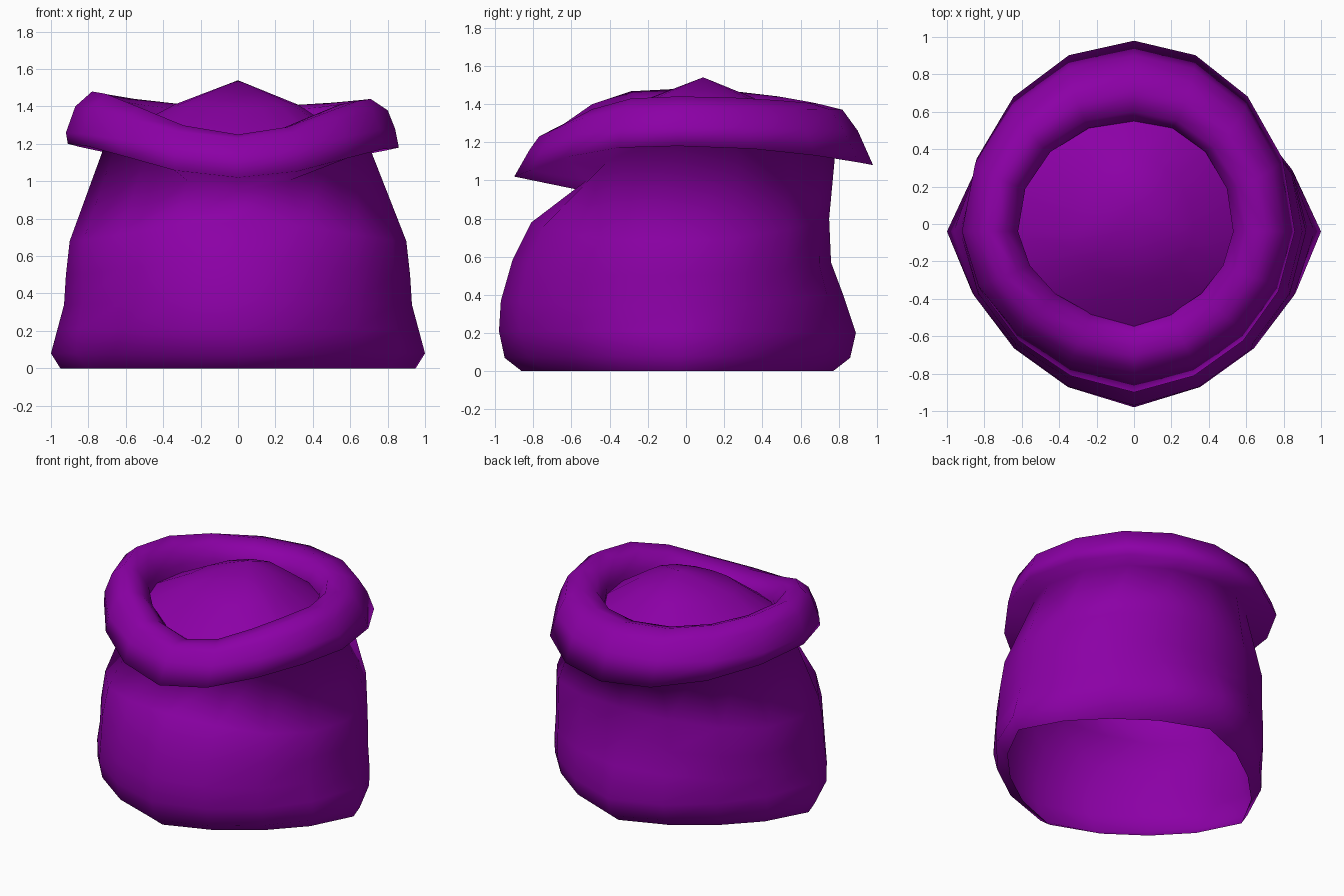
import bpy, bmesh
from math import sin, cos, pi

if "Cube" in bpy.data.objects:
    bpy.data.objects.remove(bpy.data.objects["Cube"])

SEG = 16
Y0 = -0.04  # widest line of the sack

mat = bpy.data.materials.new("purple_cloth")
mat.diffuse_color = (0.26, 0.0, 0.38, 1)
mat.use_nodes = True
mat.node_tree.nodes["Principled BSDF"].inputs["Base Color"].default_value = mat.diffuse_color


def ring(bm, left, right, front, back, zl, zr, zf, zb, kf, kb):
    """Sixteen-sided oval with its own reach and height on each side.
    kf and kb pinch the front and back diagonals inward."""
    verts = []
    for i in range(SEG):
        a = 2 * pi * i / SEG
        c, s = cos(a), sin(a)
        k = 1 - (kb if s > 0 else kf) * abs(sin(2 * a))
        x = k * c * (right if c > 0 else left)
        y = Y0 + k * s * (back - Y0 if s > 0 else Y0 - front)
        w = s * s if s > 0 else abs(s) ** 3  # front dips in a V
        z = (zr if c > 0 else zl) * (1 - w) + (zb if s > 0 else zf) * w
        verts.append(bm.verts.new((x, y, z)))
    return verts


def loft(name, rings, tip=None, angle=180):
    bm = bmesh.new()
    loops = [ring(bm, *r) for r in rings]
    for a, b in zip(loops, loops[1:]):
        for i in range(SEG):
            j = (i + 1) % SEG
            bm.faces.new((a[i], a[j], b[j], b[i]))
    if tip:
        t = bm.verts.new(tip)
        for i in range(SEG):
            bm.faces.new((loops[-1][i], loops[-1][(i + 1) % SEG], t))
    me = bpy.data.meshes.new(name)
    bm.to_mesh(me)
    bm.free()
    me.materials.append(mat)
    ob = bpy.data.objects.new(name, me)
    bpy.context.collection.objects.link(ob)
    bpy.ops.object.select_all(action='DESELECT')
    ob.select_set(True)
    bpy.context.view_layer.objects.active = ob
    bpy.ops.object.shade_smooth_by_angle(angle=angle * pi / 180)
    return ob


# Sack: open base, bulging body, neck, then the rolled collar
# columns: left, right, front, back, z left, z right, z front, z back, pinches
loft("sack", [
    (.95, .95, -.86, .77, 0, 0, 0, 0, .12, .13),
    (1.0, 1.0, -.95, .86, .08, .08, .07, .07, .09, .11),
    (.965, .965, -.98, .89, .21, .21, .21, .20, .06, .08),
    (.93, .93, -.97, .82, .34, .34, .37, .41, .045, .03),
    (.92, .92, -.91, .76, .50, .50, .58, .57, .025, .0),
    (.90, .90, -.81, .75, .68, .68, .78, .80, .01, -.02),
    (.71, .70, -.56, .78, 1.20, 1.19, .95, 1.12, 0, 0),
    (.91, .86, -.90, .98, 1.20, 1.18, 1.02, 1.08, .04, 0),
    (.92, .84, -.82, .90, 1.26, 1.28, 1.16, 1.26, .03, 0),
    (.87, .80, -.77, .82, 1.40, 1.38, 1.23, 1.37, .03, 0),
    (.78, .71, -.70, .70, 1.48, 1.44, 1.25, 1.40, .03, 0),
    (.69, .60, -.60, .60, 1.44, 1.42, 1.24, 1.37, .03, 0),
    (.62, .53, -.53, .55, 1.33, 1.32, 1.19, 1.28, .04, -.02),
    (.62, .53, -.53, .55, 1.18, 1.18, 1.10, 1.18, .04, -.02),
])

# Contents heaped inside the mouth
loft("sack_contents", [
    (.64, .55, -.55, .57, 1.25, 1.26, 1.20, 1.26, .04, -.02),
    (.34, .32, -.30, .36, 1.41, 1.41, 1.39, 1.43, 0, 0),
], tip=(0, .09, 1.54))
